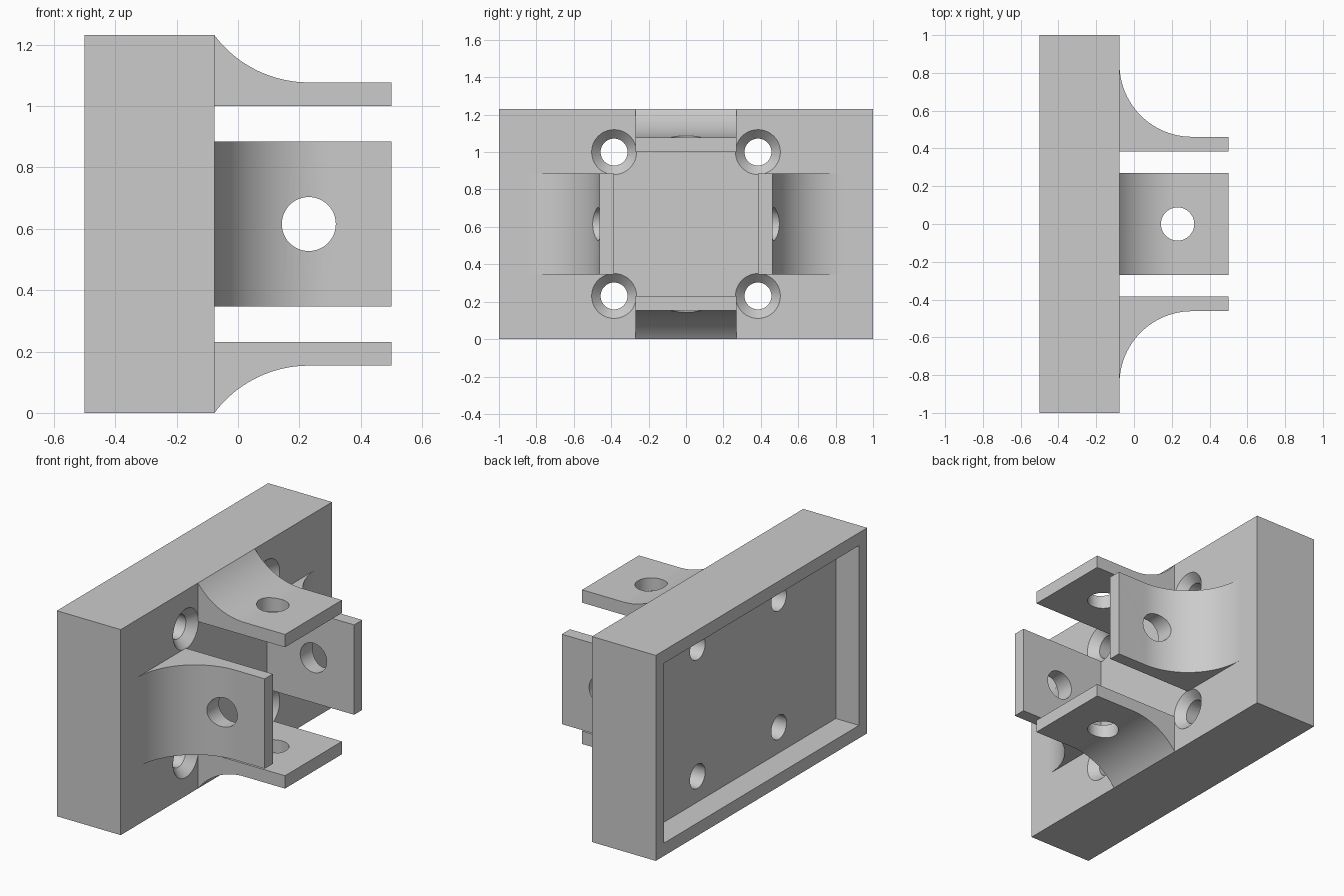
import bpy, bmesh, math
from mathutils import Matrix, Vector

cube = bpy.data.objects.get("Cube")
if cube:
    bpy.data.objects.remove(cube, do_unlink=True)

U = 1 / 13                      # wall thickness, the module of the part
MID_Z = 8 * U                   # height of the central axis
FACE_X = -U                     # front face of the plate
BACK_X = -6.5 * U
TIP_X = 6.5 * U
FILLET = 5 * U

grey = bpy.data.materials.new("plain_grey")
grey.use_nodes = True
grey.diffuse_color = (0.6, 0.6, 0.6, 1)
grey.node_tree.nodes["Principled BSDF"].inputs["Base Color"].default_value = (0.6, 0.6, 0.6, 1)


def finish(bm, name):
    bmesh.ops.recalc_face_normals(bm, faces=bm.faces)
    mesh = bpy.data.meshes.new(name)
    bm.to_mesh(mesh)
    bm.free()
    mesh.materials.append(grey)
    obj = bpy.data.objects.new(name, mesh)
    bpy.context.collection.objects.link(obj)
    return obj


def box(name, low, high):
    low, high = Vector(low), Vector(high)
    bm = bmesh.new()
    place = Matrix.Translation((low + high) / 2) @ Matrix.Diagonal((*(high - low), 1))
    bmesh.ops.create_cube(bm, size=1, matrix=place)
    return finish(bm, name)


def lathe_x(name, profile, y, z, steps=48):
    """Closed round solid along x from (x, radius) pairs."""
    bm = bmesh.new()
    rings = [[bm.verts.new((x, y + r * math.cos(math.tau * i / steps),
                            z + r * math.sin(math.tau * i / steps)))
              for i in range(steps)] for x, r in profile]
    for a, b in zip(rings, rings[1:]):
        for i in range(steps):
            j = (i + 1) % steps
            bm.faces.new((a[i], a[j], b[j], b[i]))
    bm.faces.new(rings[0])
    bm.faces.new(rings[-1])
    return finish(bm, name)


def cut(obj, cutter):
    cutter.hide_render = True
    mod = obj.modifiers.new("cut", 'BOOLEAN')
    mod.operation = 'DIFFERENCE'
    mod.solver = 'EXACT'
    mod.object = cutter
    bpy.context.view_layer.objects.active = obj
    bpy.ops.object.modifier_apply(modifier=mod.name)
    bpy.data.objects.remove(cutter, do_unlink=True)


def smooth(obj):
    bpy.ops.object.select_all(action='DESELECT')
    obj.select_set(True)
    bpy.context.view_layer.objects.active = obj
    bpy.ops.object.shade_smooth_by_angle(angle=math.radians(30))


# Plate with a shallow pocket in its back
plate = box("mounting_plate", (BACK_X, -1, 0), (FACE_X, 1, 2 * MID_Z))
cut(plate, box("pocket_cutter", (BACK_X - U, U - 1, U), (BACK_X + 2 * U, 1 - U, 2 * MID_Z - U)))

# Four countersunk screw holes
HOLE, SINK, SINK_DEPTH = 0.072, 0.12, 0.05
for sy in (-1, 1):
    for sz in (-1, 1):
        profile = [(BACK_X, HOLE), (FACE_X - SINK_DEPTH, HOLE),
                   (FACE_X, SINK), (FACE_X + 0.02, SINK)]
        cut(plate, lathe_x("screw_cutter", profile, sy * 5 * U, MID_Z + sz * 5 * U))
smooth(plate)


def tab(name, turn, centre_x, steps=24):
    """Flat lug with a concave fillet at its root, turned about the x axis."""
    base, top = 5 * U, 6 * U
    sweep = math.asin(min(1, (centre_x - FACE_X) / FILLET))
    points = [(FACE_X, base), (TIP_X, base), (TIP_X, top)]
    for i in range(steps + 1):
        a = sweep * i / steps
        points.append((centre_x - FILLET * math.sin(a), top + FILLET * (1 - math.cos(a))))
    bm = bmesh.new()
    face = bm.faces.new([bm.verts.new((x, -3.5 * U, d)) for x, d in points])
    side = bmesh.ops.extrude_face_region(bm, geom=[face])["geom"]
    bmesh.ops.translate(bm, vec=(0, 7 * U, 0),
                        verts=[v for v in side if isinstance(v, bmesh.types.BMVert)])
    place = Matrix.Translation((0, 0, MID_Z)) @ Matrix.Rotation(turn, 4, 'X')
    bm.transform(place)
    obj = finish(bm, name)
    # Pin hole through the lug
    pin = bmesh.new()
    bmesh.ops.create_cone(pin, cap_ends=True, segments=48, radius1=0.088, radius2=0.088,
                          depth=6 * U, matrix=place @ Matrix.Translation((3 * U, 0, 6 * U)))
    cut(obj, finish(pin, "pin_cutter"))
    smooth(obj)


# Four lugs around the axis: wide fillets on the sides, shorter ones above and below
tab("top_lug", 0, 3 * U)
tab("bottom_lug", math.pi, 3 * U)
tab("front_lug", math.pi / 2, 4 * U)
tab("back_lug", -math.pi / 2, 4 * U)
